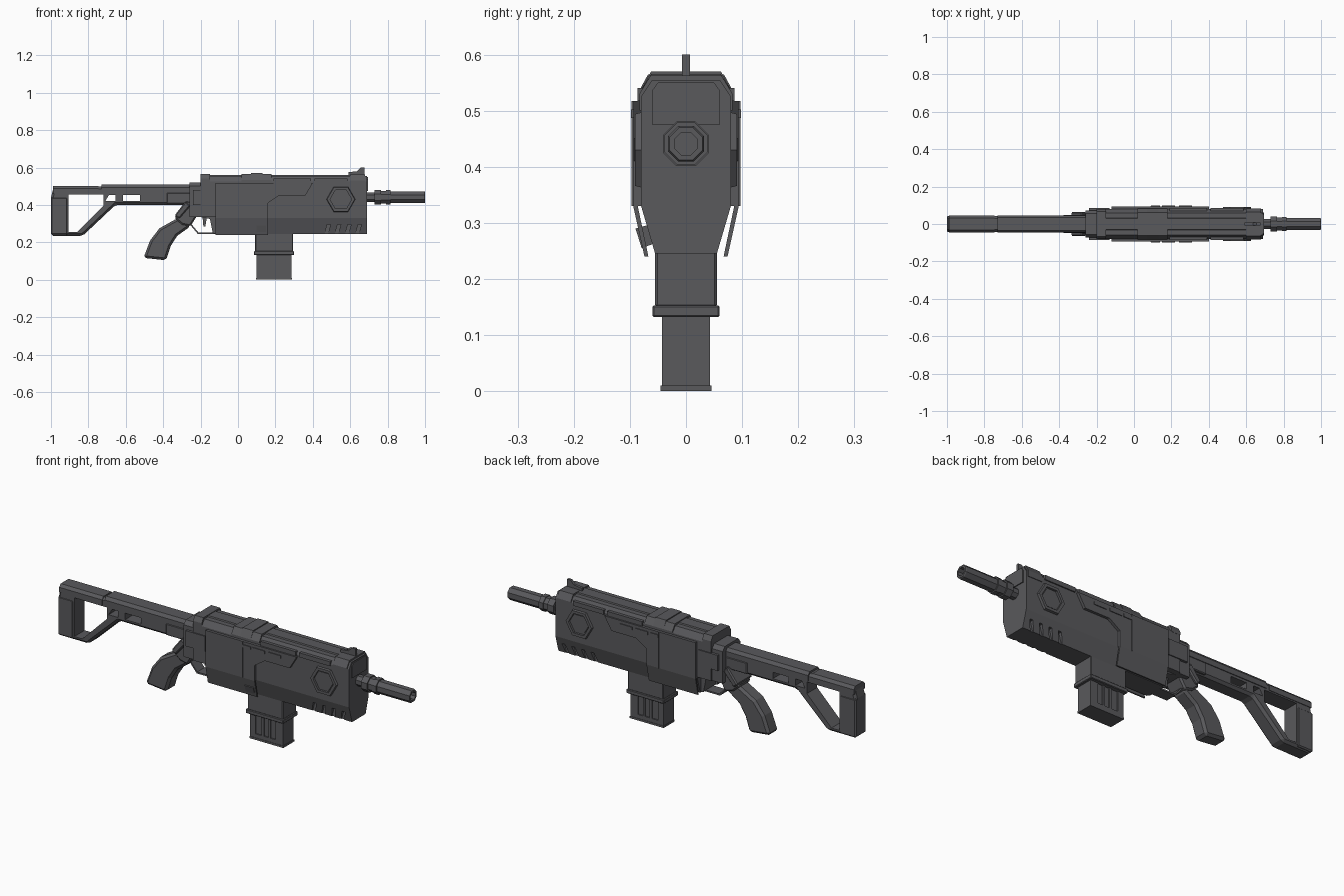
import bpy, bmesh, math

default = bpy.data.objects.get("Cube")
if default:
    bpy.data.objects.remove(default, do_unlink=True)

# One dark gunmetal colour for every part
gunmetal = bpy.data.materials.new("gunmetal_grey")
gunmetal.use_nodes = True
colour = (0.10, 0.10, 0.107, 1)
gunmetal.diffuse_color = colour
shader = gunmetal.node_tree.nodes["Principled BSDF"]
shader.inputs["Base Color"].default_value = colour
shader.inputs["Roughness"].default_value = 0.6


def finish(name, bm, bevel=0):
    bmesh.ops.recalc_face_normals(bm, faces=bm.faces)
    mesh = bpy.data.meshes.new(name)
    bm.to_mesh(mesh)
    bm.free()
    mesh.materials.append(gunmetal)
    obj = bpy.data.objects.new(name, mesh)
    bpy.context.collection.objects.link(obj)
    if bevel:
        mod = obj.modifiers.new("Bevel", "BEVEL")
        mod.width = bevel
        mod.segments = 1
        mod.limit_method = "ANGLE"
        mod.angle_limit = math.radians(40)
    return obj


def add_prism(bm, pts, a, b, axis="y", flip=1):
    """Extrude an outline along y (points are x, z) or along x (points are y, z)."""
    def place(p, t):
        x, y = (p[0], t) if axis == "y" else (t, p[0])
        return bm.verts.new((x, y * flip, p[1]))
    near = [place(p, a) for p in pts]
    far = [place(p, b) for p in pts]
    bm.faces.new(near)
    bm.faces.new(far[::-1])
    for i in range(len(pts)):
        j = (i + 1) % len(pts)
        bm.faces.new((near[i], near[j], far[j], far[i]))


def prism(name, pts, a, b, axis="y", both=False, bevel=0):
    bm = bmesh.new()
    for flip in ((1, -1) if both else (1,)):
        add_prism(bm, pts, a, b, axis, flip)
    return finish(name, bm, bevel)


def rect(x0, x1, z0, z1):
    return [(x0, z0), (x1, z0), (x1, z1), (x0, z1)]


def box(name, x0, x1, half, z0, z1, bevel=0):
    return prism(name, rect(x0, x1, z0, z1), -half, half, bevel=bevel)


def section(name, half, x0, x1, bevel=0):
    """Symmetric cross-section in y and z, extended along x."""
    pts = half + [(-y, z) for y, z in reversed(half)]
    return prism(name, pts, x0, x1, "x", bevel=bevel)


def turned(name, profile, sides, axis, centre, both=False, closed=False):
    """Faceted turning: profile holds (distance, flat radius) along x or y."""
    bm = bmesh.new()
    phase = math.pi / sides if axis == "x" else 0
    for flip in ((1, -1) if both else (1,)):
        rings = []
        for d, r in profile:
            r /= math.cos(math.pi / sides)
            ring = []
            for k in range(sides):
                t = phase + math.tau * k / sides
                u, v = r * math.cos(t), r * math.sin(t)
                co = (d, u, centre[1] + v) if axis == "x" else (centre[0] + u, d * flip, centre[1] + v)
                ring.append(bm.verts.new(co))
            rings.append(ring)
        pairs = list(zip(rings, rings[1:]))
        if closed:
            pairs.append((rings[-1], rings[0]))
        else:
            bm.faces.new(rings[0])
            bm.faces.new(rings[-1])
        for r0, r1 in pairs:
            for k in range(sides):
                n = (k + 1) % sides
                bm.faces.new((r0[k], r0[n], r1[n], r1[k]))
    return finish(name, bm)


def carve(obj, cutter):
    mod = obj.modifiers.new("Cut", "BOOLEAN")
    mod.object = cutter
    mod.solver = "EXACT"
    bpy.context.view_layer.update()
    cut = bpy.data.meshes.new_from_object(obj.evaluated_get(bpy.context.evaluated_depsgraph_get()))
    obj.modifiers.clear()
    obj.data = cut
    bpy.data.objects.remove(cutter, do_unlink=True)


# Receiver body
upper = [(0.08, 0.525), (0.06, 0.555)]
receiver = section("receiver", [(0.055, 0.245), (0.08, 0.33)] + upper, -0.12, 0.69)
bm = bmesh.new()
for i in range(4):
    x = 0.46 + 0.055 * i
    for flip in (1, -1):
        add_prism(bm, [(x, 0.235), (x + 0.018, 0.235), (x + 0.035, 0.295), (x + 0.017, 0.295)], 0.051, 0.1, "y", flip)
carve(receiver, finish("vent_cutter", bm))
section("receiver_rear", [(0.08, 0.335)] + upper, -0.20, -0.12)
section("receiver_end", [(0.072, 0.335), (0.072, 0.50), (0.055, 0.52)], -0.26, -0.20)
prism("receiver_underside", [(-0.20, 0.335), (-0.12, 0.335), (-0.12, 0.245), (-0.135, 0.25), (-0.15, 0.325)], -0.05, 0.05)

# Top fittings
section("rear_sight_block", [(0.081, 0.525), (0.081, 0.54), (0.068, 0.564)], -0.20, -0.15)
section("top_rail", [(0.035, 0.55), (0.03, 0.561)], -0.15, 0.60)
for i, (x0, x1, top) in enumerate([(0.02, 0.07, 0.565), (0.07, 0.13, 0.57), (0.13, 0.18, 0.565)]):
    section(f"top_band_{i}", [(0.083, 0.52), (0.083, 0.532), (0.062, top)], x0, x1)
section("front_band", [(0.083, 0.50), (0.083, 0.53), (0.063, 0.563)], 0.60, 0.68)
prism("front_sight", [(0.59, 0.555), (0.675, 0.555), (0.675, 0.60), (0.655, 0.60), (0.635, 0.58), (0.59, 0.575)], -0.007, 0.007)
for i, (x0, x1) in enumerate([(0.19, 0.39), (0.41, 0.585)]):
    prism(f"side_rail_{i}", rect(x0, x1, 0.517, 0.54), 0.066, 0.086, both=True)

# Side armour: upper plate, flared skirt and small fittings
prism("side_plate", [(-0.12, 0.33), (0.16, 0.33), (0.16, 0.41), (0.22, 0.45), (0.36, 0.45), (0.40, 0.517), (-0.12, 0.517)], 0.078, 0.094, both=True)
prism("side_skirt", [(0.086, 0.33), (0.094, 0.33), (0.074, 0.24), (0.067, 0.24)], -0.12, 0.16, "x", both=True)
for i, (x0, x1) in enumerate([(0.09, 0.14), (0.15, 0.22), (0.24, 0.31)]):
    prism(f"side_lug_{i}", rect(x0, x1, 0.487, 0.502), 0.09, 0.098, both=True)
prism("plate_seam", rect(0.088, 0.093, 0.33, 0.517), 0.09, 0.097, both=True)
prism("release_button", [(-0.09, 0.29), (-0.068, 0.296), (-0.06, 0.262), (-0.079, 0.255)], 0.10, 0.15, "x")
prism("rear_cover", rect(-0.24, -0.13, 0.40, 0.48), 0.07, 0.085, both=True)

# Six-sided badge rings on both sides
turned("side_hexagon", [(0.075, 0.068), (0.091, 0.064), (0.091, 0.05), (0.075, 0.05)], 6, "y", (0.55, 0.43), both=True, closed=True)
turned("hexagon_centre", [(0.075, 0.044), (0.084, 0.044)], 6, "y", (0.55, 0.43), both=True)

# Nose plates and barrel
section("nose_plate", [(0.061, 0.475), (0.061, 0.535), (0.05, 0.55)], 0.685, 0.695)
turned("barrel", [(0.68, 0.026), (0.73, 0.026), (0.73, 0.04), (0.765, 0.04), (0.765, 0.034), (0.79, 0.034),
                  (0.79, 0.038), (0.815, 0.038), (0.815, 0.032), (0.995, 0.032), (1.0, 0.029),
                  (1.0, 0.02), (0.93, 0.02)], 8, "x", (0, 0.441))

# Magazine housing and magazine
box("magazine_housing", 0.092, 0.295, 0.055, 0.15, 0.26, 0.004)
box("magazine_collar", 0.085, 0.30, 0.06, 0.132, 0.153, 0.003)
box("magazine_core", 0.10, 0.285, 0.037, 0.005, 0.14)
for i, (x0, x1) in enumerate([(0.098, 0.13), (0.165, 0.178), (0.205, 0.215), (0.245, 0.287)]):
    box(f"magazine_rib_{i}", x0, x1, 0.043, 0.008, 0.135)
box("magazine_lower", 0.10, 0.285, 0.043, 0.008, 0.03)
box("magazine_base", 0.096, 0.29, 0.045, 0, 0.01)

# Trigger guard, grip and its pivot
prism("trigger_guard", [(-0.265, 0.305), (-0.215, 0.245), (-0.12, 0.245), (-0.12, 0.253), (-0.212, 0.253), (-0.255, 0.305)], -0.03, 0.03)
prism("trigger", [(-0.19, 0.34), (-0.165, 0.34), (-0.175, 0.285), (-0.185, 0.285)], -0.008, 0.008)
prism("grip", [(-0.34, 0.32), (-0.42, 0.275), (-0.47, 0.21), (-0.505, 0.117), (-0.385, 0.104), (-0.36, 0.18),
               (-0.325, 0.235), (-0.255, 0.285), (-0.27, 0.35)], -0.04, 0.04, bevel=0.012)
prism("grip_neck", [(-0.34, 0.33), (-0.28, 0.425), (-0.22, 0.41), (-0.22, 0.34), (-0.255, 0.285), (-0.30, 0.295)], -0.05, 0.05, bevel=0.008)
prism("grip_pivot", [(-0.338, 0.345), (-0.315, 0.325), (-0.255, 0.395), (-0.28, 0.42)], -0.064, 0.064, bevel=0.006)

# Shoulder stock with cut openings
stock = prism("stock", [(-1, 0.235), (-0.83, 0.235), (-0.655, 0.40), (-0.24, 0.40), (-0.24, 0.498), (-0.985, 0.498), (-1, 0.44)], -0.042, 0.042, bevel=0.012)
bm = bmesh.new()
for hole in ([(-0.905, 0.255), (-0.86, 0.255), (-0.72, 0.395), (-0.72, 0.455), (-0.905, 0.455)],
             [(-0.71, 0.42), (-0.655, 0.42), (-0.655, 0.453), (-0.69, 0.453)],
             rect(-0.615, -0.525, 0.42, 0.453)):
    add_prism(bm, hole, -0.2, 0.2)
carve(stock, finish("stock_cutter", bm))
section("stock_top_cover", [(0.046, 0.465), (0.046, 0.492), (0.034, 0.508)], -0.73, -0.25)
section("stock_rear_cap", [(0.045, 0.462), (0.045, 0.488), (0.032, 0.502)], -0.99, -0.745)
box("stock_joint", -0.38, -0.25, 0.047, 0.405, 0.465, 0.004)
box("butt_pad", -1.0, -0.91, 0.044, 0.24, 0.44, 0.006)
